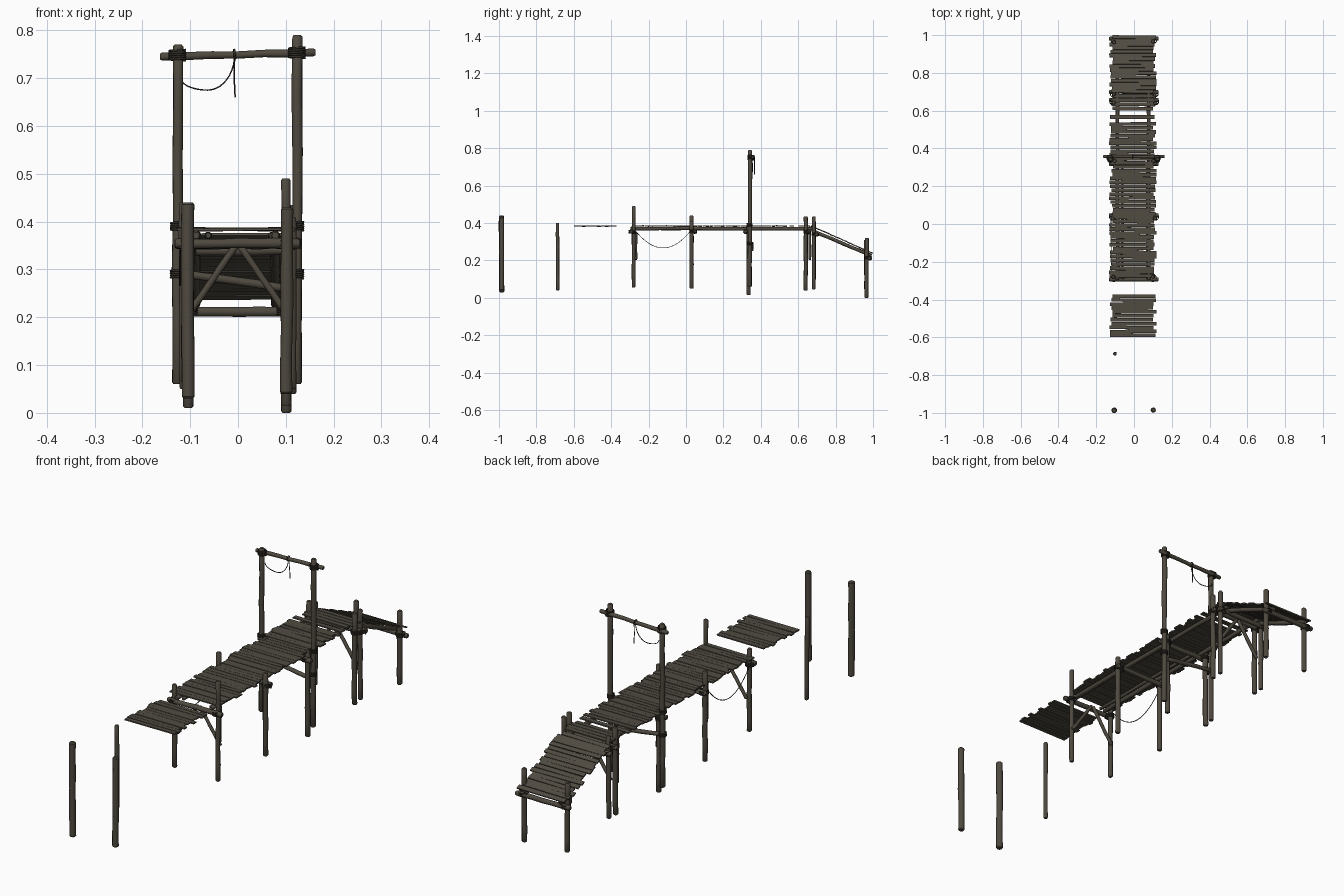
import bpy, bmesh, math, random
from mathutils import Vector, Matrix

if "Cube" in bpy.data.objects:
    bpy.data.objects.remove(bpy.data.objects["Cube"])

random.seed(7)
R = random.uniform


def material(name, col):
    m = bpy.data.materials.new(name)
    m.diffuse_color = (*col, 1)
    m.use_nodes = True
    m.node_tree.nodes["Principled BSDF"].inputs["Base Color"].default_value = m.diffuse_color
    return m


WOOD = material("weathered wood", (0.078, 0.067, 0.050))
PLANK = material("grey plank wood", (0.080, 0.071, 0.054))
ROPE = material("dark rope", (0.035, 0.030, 0.023))


def finish(name, bm, mat, smooth=True):
    bmesh.ops.recalc_face_normals(bm, faces=bm.faces)
    me = bpy.data.meshes.new(name)
    bm.to_mesh(me)
    bm.free()
    me.materials.append(mat)
    ob = bpy.data.objects.new(name, me)
    bpy.context.collection.objects.link(ob)
    if smooth:
        bpy.ops.object.select_all(action='DESELECT')
        ob.select_set(True)
        bpy.context.view_layer.objects.active = ob
        bpy.ops.object.shade_smooth_by_angle(angle=math.radians(40))
    return ob


def log(name, a, b, r, wob=0.0012, mat=WOOD, sides=10, rings=6):
    """Slightly crooked round timber with chamfered ends."""
    a, b = Vector(a), Vector(b)
    q = (b - a).to_track_quat('Z', 'Y')
    L = (b - a).length
    c = min(0.004, r * 0.4)
    steps = [(0, 0.72), (c, 1)] + [(L * i / rings, 1) for i in range(1, rings)] + [(L - c, 1), (L, 0.72)]
    bm = bmesh.new()
    loops = []
    for i, (d, s) in enumerate(steps):
        mid = 1 < i < len(steps) - 2
        ox, oy = (R(-wob, wob), R(-wob, wob)) if mid else (0, 0)
        rr = r * s * (R(0.93, 1.06) if mid else 1)
        loops.append([bm.verts.new(a + q @ Vector((ox + rr * math.cos(t), oy + rr * math.sin(t), d)))
                      for t in (2 * math.pi * k / sides for k in range(sides))])
    for l0, l1 in zip(loops, loops[1:]):
        for k in range(sides):
            bm.faces.new((l0[k], l0[(k + 1) % sides], l1[(k + 1) % sides], l1[k]))
    bm.faces.new(loops[0])
    bm.faces.new(loops[-1])
    return finish(name, bm, mat)


def rope(name, pts, r=0.0016, cyclic=False):
    cu = bpy.data.curves.new(name, 'CURVE')
    cu.dimensions = '3D'
    cu.bevel_depth = r
    cu.bevel_resolution = 1
    cu.use_fill_caps = True
    sp = cu.splines.new('POLY')
    sp.points.add(len(pts) - 1)
    for p, co in zip(sp.points, pts):
        p.co = (*co, 1)
    cu.materials.append(ROPE)
    ob = bpy.data.objects.new(name, cu)
    bpy.context.collection.objects.link(ob)


def sag(a, b, drop, n=20):
    a, b = Vector(a), Vector(b)
    return [a.lerp(b, i / n) - Vector((0, 0, drop * 4 * (i / n) * (1 - i / n))) for i in range(n + 1)]


def lashing(name, p, r, axis='Z', turns=4):
    """Coil of rope round a joint."""
    pts = []
    for i in range(turns * 12 + 1):
        t = 2 * math.pi * i / 12
        h = (i / 12 - turns / 2) * 0.0045
        u, v = r * math.cos(t), r * math.sin(t)
        pts.append(Vector(p) + Vector((u, v, h) if axis == 'Z' else (h, u, v)))
    rope(name, pts, 0.0024)


# posts: x, y, bottom, top, radius
for x, y, z0, z1, r in [
        (-0.104, -0.985, 0.03, 0.44, 0.014), (0.101, -0.985, 0.04, 0.43, 0.013),
        (-0.100, -0.685, 0.04, 0.40, 0.009),
        (-0.108, -0.28, 0.06, 0.42, 0.010), (0.100, -0.28, 0.055, 0.49, 0.010),
        (-0.112, 0.03, 0.05, 0.44, 0.011), (0.112, 0.03, 0.05, 0.41, 0.011),
        (-0.104, 0.335, 0.03, 0.39, 0.011), (0.101, 0.335, 0.015, 0.39, 0.011),
        (-0.127, 0.342, 0.06, 0.77, 0.011), (0.123, 0.340, 0.06, 0.79, 0.011),
        (-0.110, 0.64, 0.05, 0.43, 0.011), (0.112, 0.64, 0.04, 0.435, 0.011),
        (-0.108, 0.683, 0.05, 0.41, 0.010), (0.110, 0.683, 0.045, 0.435, 0.010),
        (-0.104, 0.965, 0.01, 0.31, 0.011), (0.101, 0.965, 0.0, 0.32, 0.011)]:
    log("post", (x, y, z0), (x + R(-.002, .002), y + R(-.003, .003), z1), r)

# cross beams under the deck at each row of posts, with lashings
for y, z, py, xs in [(-0.293, 0.352, -0.28, (-0.108, 0.100)), (0.046, 0.354, 0.03, (-0.112, 0.112)),
                     (0.318, 0.354, 0.335, (-0.104, 0.101)), (0.657, 0.352, 0.64, (-0.110, 0.112)),
                     (0.699, 0.340, 0.683, (-0.108, 0.110)), (0.981, 0.214, 0.965, (-0.104, 0.101))]:
    log("cross_beam", (-0.132, y, z + R(-.003, .003)), (0.13, y, z + R(-.003, .003)), 0.0105)
    for x in xs:
        lashing("joint_lashing", (x, (y + py) / 2, z), 0.0185, 'Z', 4)

# lashings binding the tall posts to the short ones, and the tall frame
for z in (0.29, 0.39):
    for s, x in ((-1, -0.127), (1, 0.123)):
        lashing("post_lashing", (x, 0.34, z), 0.0135, 'Z', 4)
log("top_beam", (-0.163, 0.357, 0.745), (0.162, 0.357, 0.754), 0.0085)
for x, z in ((-0.127, 0.748), (0.123, 0.753)):
    lashing("top_lashing", (x, 0.348, z), 0.0165, 'Z', 5)
lashing("rope_knot", (-0.007, 0.357, 0.750), 0.0095, 'X', 1)

# diagonal braces and a slanted tie
for y in (-0.268, 0.662):
    for s in (-1, 1):
        log("brace", (s * 0.104, y, 0.205), (s * 0.004, y, 0.350), 0.0075, 0.0005)
log("slanted_tie", (-0.118, 0.352, 0.292), (0.116, 0.352, 0.258), 0.009)

# long bearers under flat deck and ramp
for x in (-0.088, 0.078):
    log("deck_bearer", (x, -0.297, 0.371), (x, 0.695, 0.370), 0.0095, 0.0015, rings=10)
    log("ramp_bearer", (x, 0.672, 0.361), (x, 0.992, 0.226), 0.0095)
for x in (-0.062, 0.07):
    log("inner_bearer", (x, -0.290, 0.371), (x, 0.32, 0.371), 0.007)


def planks(name, p0, p1, pitch=0.0205, skip=()):
    """Row of uneven boards laid across x between two (y, z) points."""
    n = round(math.hypot(p1[0] - p0[0], p1[1] - p0[1]) / pitch)
    tilt = math.atan2(p1[1] - p0[1], p1[0] - p0[0])
    step = math.hypot(p1[0] - p0[0], p1[1] - p0[1]) / n
    bm = bmesh.new()
    for i in range(n):
        if i in skip:
            continue
        t = (i + 0.5) / n
        xa, xb = -0.120 + R(-.012, .009), 0.112 + R(-.012, .009)
        m = (Matrix.Translation(((xa + xb) / 2, p0[0] + (p1[0] - p0[0]) * t,
                                 p0[1] + (p1[1] - p0[1]) * t + R(-.001, .001)))
             @ Matrix.Rotation(tilt + R(-.03, .03), 4, 'X') @ Matrix.Rotation(R(-.012, .012), 4, 'Z')
             @ Matrix.Rotation(R(-.006, .006), 4, 'Y')
             @ Matrix.Diagonal((xb - xa, step * R(0.86, 0.97), 0.0055, 1)))
        bmesh.ops.create_cube(bm, size=1, matrix=m)
    finish(name, bm, PLANK, False)


planks("loose_deck", (-0.60, 0.384), (-0.372, 0.384))
planks("main_deck", (-0.285, 0.384), (0.54, 0.384))
planks("rear_deck", (0.555, 0.384), (0.69, 0.383), 0.0215, (1,))
planks("ramp_deck", (0.692, 0.374), (0.998, 0.239))

# hanging ropes
rope("side_rope", sag((-0.12, -0.275, 0.365), (-0.122, 0.03, 0.365), 0.098))
hang = [Vector((-0.0635 - 0.0565 * math.cos(t), 0.357,
                0.675 + (1 - math.sin(t)) * (0.026 if t < math.pi / 2 else 0.075)))
        for t in (math.pi * k / 20 for k in range(21))]
rope("swag_rope", hang)
rope("rope_end", [(-0.007, 0.366, 0.75), (-0.008, 0.366, 0.70), (-0.006, 0.366, 0.66)], 0.0018)
